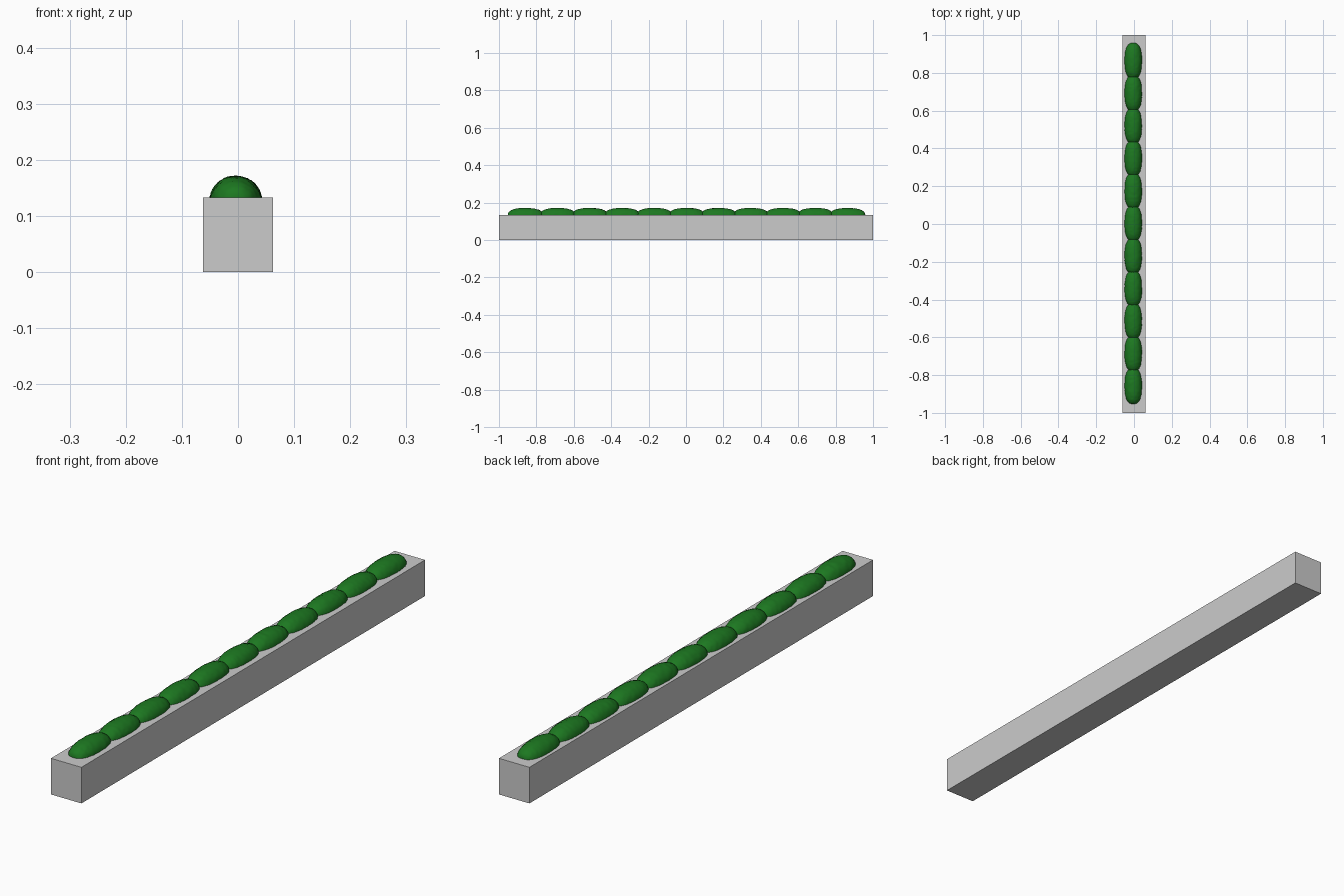
import bpy, bmesh, math, random
from mathutils import Vector, noise

if "Cube" in bpy.data.objects:
    bpy.data.objects.remove(bpy.data.objects["Cube"])

random.seed(4)
W, L, H = 0.124, 2.0, 0.133

green = bpy.data.materials.new("leaf_green")
green.diffuse_color = (0.012, 0.19, 0.015, 1)
green.use_nodes = True
green.node_tree.nodes["Principled BSDF"].inputs["Base Color"].default_value = green.diffuse_color

# Long stone planter block
bpy.ops.mesh.primitive_cube_add(size=1, location=(0, 0, H / 2))
block = bpy.context.object
block.name = "planter_block"
block.scale = (W, L, H)
bpy.ops.object.transform_apply(location=False, rotation=False, scale=True)


def spow(v, e):
    return math.copysign(abs(v) ** e, v)


def add_bush(name, y, half_len):
    """Elongated, blunt-ended clipped bush with a slightly leafy surface."""
    bm = bmesh.new()
    bmesh.ops.create_uvsphere(bm, u_segments=40, v_segments=48, radius=1)
    seed = Vector((random.uniform(0, 50), random.uniform(0, 50), 0))
    for v in bm.verts:
        # sphere pole becomes the long y axis
        t = v.co.z
        ring = math.sqrt(max(0.0, 1 - t * t))
        yy = spow(t, 0.85)
        r = ring ** 0.72
        ang = math.atan2(v.co.y, v.co.x)
        p = Vector((0.046 * r * math.cos(ang), half_len * yy,
                    0.043 * r * math.sin(ang)))
        n = noise.noise(p * 90 + seed) * 0.03 + noise.noise(p * 260 + seed) * 0.025
        p.x *= 1 + n
        p.z *= 1 + n
        v.co = p
    mesh = bpy.data.meshes.new(name)
    bm.to_mesh(mesh)
    bm.free()
    obj = bpy.data.objects.new(name, mesh)
    obj.location = (-0.004, y, 0.128)
    mesh.materials.append(green)
    mesh.shade_smooth()
    bpy.context.collection.objects.link(obj)


# Row of eleven bushes along the top
for i in range(11):
    add_bush(f"bush_{i + 1}", (i - 5) * 0.1722 + 0.003, 0.095)
